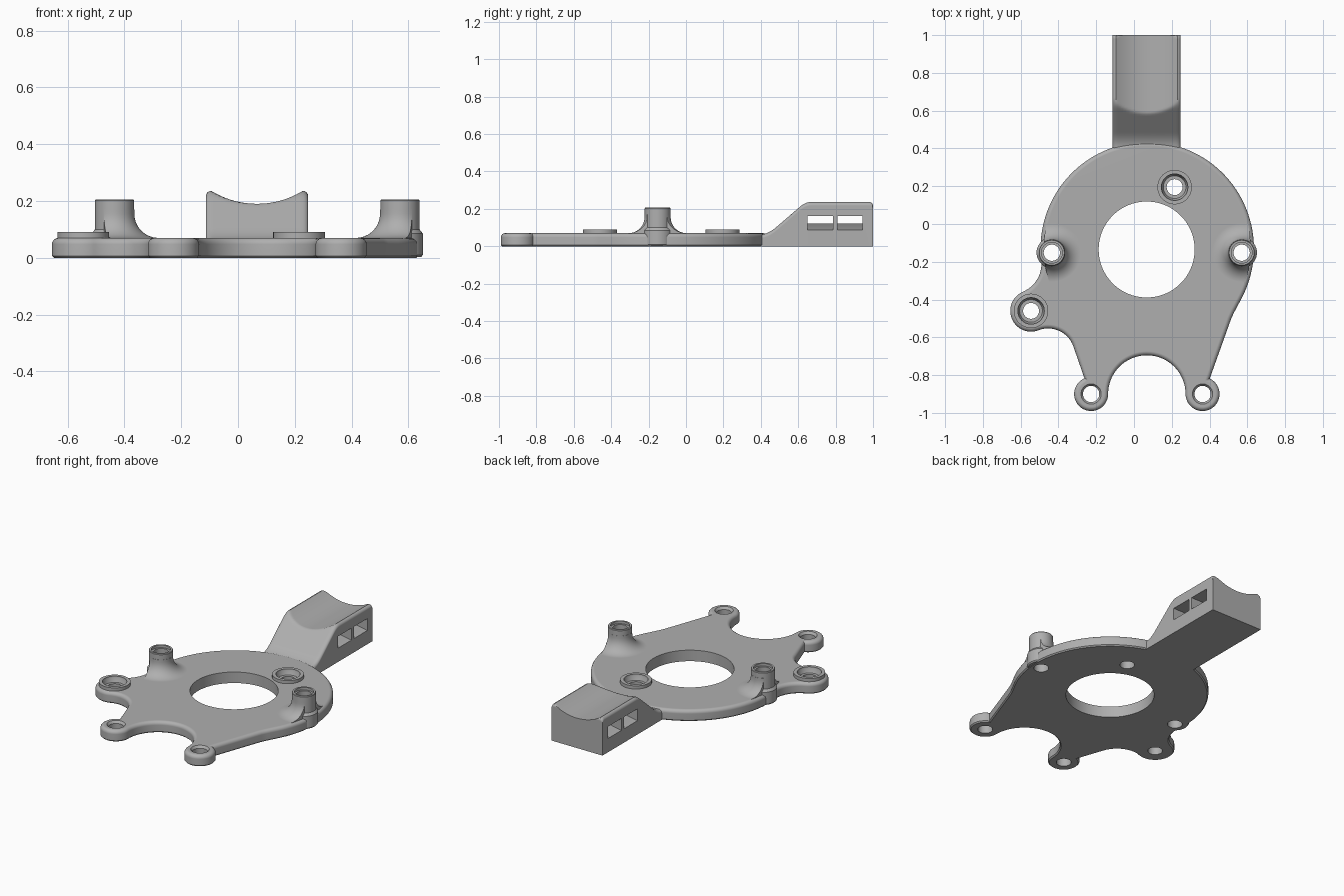
import bpy
import bmesh
from math import sin, cos, pi, radians, sqrt

cube = bpy.data.objects.get("Cube")
if cube:
    bpy.data.objects.remove(cube, do_unlink=True)

grey = bpy.data.materials.new("satin_grey")
grey.use_nodes = True
colour = (0.43, 0.43, 0.43, 1)
grey.diffuse_color = colour
grey.node_tree.nodes["Principled BSDF"].inputs["Base Color"].default_value = colour


def arc(cx, cy, r, a0, a1, step=5):
    n = max(2, round(abs(a1 - a0) / step))
    angles = [radians(a0 + (a1 - a0) * i / n) for i in range(n + 1)]
    return [(cx + r * cos(a), cy + r * sin(a)) for a in angles]


def loft(name, rings, round_top=0, round_bottom=0):
    """Skin a stack of closed rings into a capped solid."""
    bm = bmesh.new()
    loops = [[bm.verts.new(p) for p in ring] for ring in rings]
    for a, b in zip(loops, loops[1:]):
        for i in range(len(a)):
            j = (i + 1) % len(a)
            bm.faces.new((a[i], a[j], b[j], b[i]))
    caps = [bm.faces.new(loops[0]), bm.faces.new(loops[-1])]
    bmesh.ops.recalc_face_normals(bm, faces=bm.faces[:])
    top_edges = list(caps[1].edges)
    bottom_edges = list(caps[0].edges)
    for edges, size, seg in ((top_edges, round_top, 4), (bottom_edges, round_bottom, 1)):
        if size:
            bmesh.ops.bevel(bm, geom=edges, offset=size, segments=seg, profile=0.5,
                            affect='EDGES', clamp_overlap=False)
    mesh = bpy.data.meshes.new(name)
    bm.to_mesh(mesh)
    bm.free()
    mesh.materials.append(grey)
    obj = bpy.data.objects.new(name, mesh)
    bpy.context.collection.objects.link(obj)
    return obj


def prism(name, outline, z0, z1, **kw):
    return loft(name, [[(x, y, z) for x, y in outline] for z in (z0, z1)], **kw)


def lathe(name, centre, profile):
    return loft(name, [[(x, y, z) for x, y in arc(*centre, r, 0, 360)[:-1]]
                       for r, z in profile])


def combine(target, tool, operation):
    mod = target.modifiers.new("combine", 'BOOLEAN')
    mod.operation, mod.solver, mod.object = operation, 'EXACT', tool
    bpy.context.view_layer.objects.active = target
    bpy.ops.object.modifier_apply(modifier=mod.name)
    bpy.data.objects.remove(tool, do_unlink=True)


# Key positions
DISC = (0.07, -0.13)
POSTS = [(-0.435, -0.152), (0.57, -0.152)]
SIDE_EAR = (-0.545, -0.46)
BOSSES = [SIDE_EAR, (0.215, 0.195)]
EARS = [(-0.227, -0.9), (0.363, -0.9)]
ARM_X, ARM_HALF = 0.067, 0.18

# Flat plate with rounded upper rim
outline = (arc(*EARS[1], 0.09, 180, 425)
           + [(0.515, -0.5), (0.53, -0.468)]
           + arc(*DISC, 0.565, -29, 186.4, 3)
           + arc(-0.65, -0.211, 0.16, 5, -67)
           + arc(*SIDE_EAR, 0.11, 115, 289)
           + arc(-0.455, -0.695, 0.142, 109, 20)
           + arc(*EARS[0], 0.09, 113, 360)
           + arc(0.068, -0.9, 0.205, 175, 5))
bracket = prism("mounting_bracket", outline, 0, 0.07, round_top=0.022, round_bottom=0.007)

# Standoff posts with flared roots trimmed to the rim
flare_profile = [(0.155, 0.04)] + arc(0.155, 0.155, 0.085, 270, 180, 10) + [(0.07, 0.17)]
for p in POSTS:
    flare = lathe("post_flare", p, flare_profile)
    combine(flare, prism("rim_trim", arc(*DISC, 0.548, 0, 360, 3)[:-1], -0.1, 0.3), 'INTERSECT')
    combine(bracket, flare, 'UNION')
    combine(bracket, lathe("post_foot", p, [(0.075, 0.003), (0.081, 0.01), (0.081, 0.085),
                                           (0.069, 0.1)]), 'UNION')
    combine(bracket, lathe("post", p, [(0.069, 0.02), (0.069, 0.202), (0.066, 0.206)]), 'UNION')

# Raised screw bosses
for p in BOSSES:
    combine(bracket, lathe("boss", p, [(0.091, 0.03), (0.091, 0.09)]), 'UNION')


# Arm: ramp into a block with a cradle groove along its top
def arm_top(y):
    if y < 0.48:
        return 0.062 + max(0, y - 0.39) ** 2 * 4.7
    ramp = 0.1 + (y - 0.48) * 0.86
    if y > 0.98:
        return 0.237 - 0.02 + sqrt(max(0, 0.02 ** 2 - (y - 0.98) ** 2))
    blend = 0.025
    h = max(blend - abs(ramp - 0.237), 0)
    return min(ramp, 0.237) - h * h / (4 * blend)


def arm_height(x, y):
    groove = 0.497 - sqrt(0.307 ** 2 - x * x)
    u = max(0, (abs(x) - ARM_HALF + 0.022) / 0.022)
    return min(arm_top(y), groove) - 0.02 * (1 - sqrt(max(0, 1 - u * u)))


columns = [ARM_HALF * sin(pi / 2 * i / 14) for i in range(-14, 15)]
stations = ([0.33] + [0.39 + 0.01 * i for i in range(29)]
            + [0.8, 0.98, 0.988, 0.994, 0.998, 1.0])
rings = []
for y in stations:
    ring = [(ARM_X + x, y, arm_height(x, y)) for x in columns]
    rings.append(ring + [(ARM_X + ARM_HALF, y, 0), (ARM_X - ARM_HALF, y, 0)])
combine(bracket, loft("arm", rings), 'UNION')

# Strap slots through the arm, with a ridged floor
for y0, y1 in ((0.65, 0.785), (0.81, 0.945)):
    slot = [[(ARM_X + x, y0, z), (ARM_X + x, y1, z),
             (ARM_X + x, y1, 0.163), (ARM_X + x, y0, 0.163)]
            for x, z in ((-0.22, 0.08), (0, 0.122), (0.22, 0.08))]
    combine(bracket, loft("slot_cutter", slot), 'DIFFERENCE')

# Central opening and screw holes
combine(bracket, prism("opening_cutter", arc(0.067, -0.135, 0.254, 0, 360, 3)[:-1], -0.1, 0.3),
        'DIFFERENCE')
for p in POSTS:
    combine(bracket, lathe("post_hole", p, [(0.043, -0.1), (0.043, 0.19), (0.055, 0.19),
                                           (0.055, 0.3)]), 'DIFFERENCE')
for p in BOSSES:
    combine(bracket, lathe("boss_hole", p, [(0.042, -0.1), (0.042, 0.055), (0.06, 0.055),
                                           (0.07, 0.08), (0.07, 0.2)]), 'DIFFERENCE')
for p in EARS:
    combine(bracket, lathe("ear_hole", p, [(0.043, -0.1), (0.043, 0.055), (0.055, 0.072),
                                          (0.055, 0.2)]), 'DIFFERENCE')

# Smooth curved walls, crisp edges
bpy.ops.object.select_all(action='DESELECT')
bracket.select_set(True)
bpy.context.view_layer.objects.active = bracket
bpy.ops.object.shade_smooth_by_angle(angle=radians(32))
weighted = bracket.modifiers.new("weighted_normals", 'WEIGHTED_NORMAL')
weighted.keep_sharp = True
